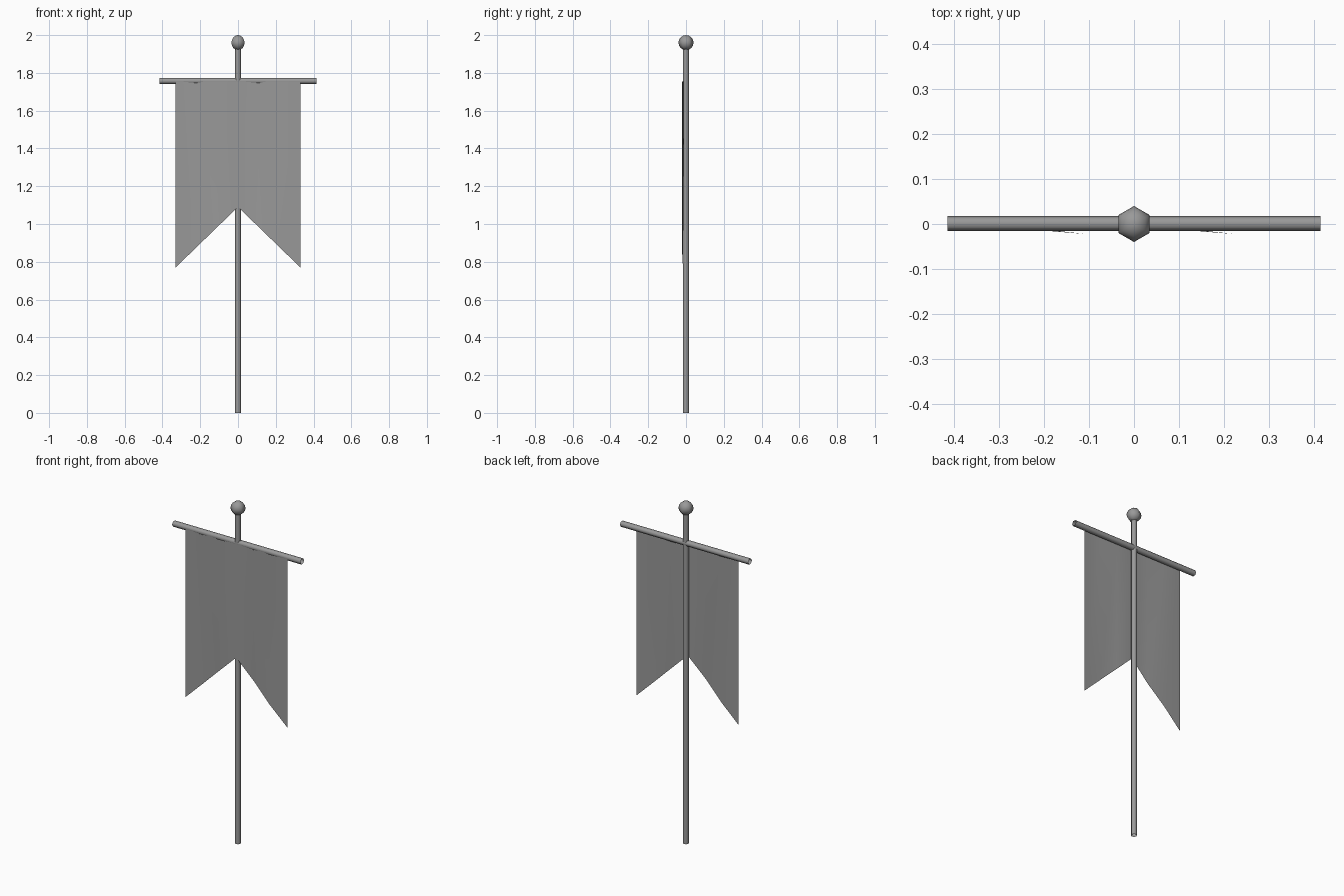
import bpy, bmesh, math

cube = bpy.data.objects.get("Cube")
if cube:
    bpy.data.objects.remove(cube, do_unlink=True)

grey = bpy.data.materials.new("plain grey")
grey.use_nodes = True
COLOUR = (0.32, 0.32, 0.32, 1)
grey.diffuse_color = COLOUR
grey.node_tree.nodes["Principled BSDF"].inputs["Base Color"].default_value = COLOUR


def finish(obj, name, angle):
    obj.name = name
    obj.data.materials.append(grey)
    bpy.ops.object.select_all(action="DESELECT")
    obj.select_set(True)
    bpy.context.view_layer.objects.active = obj
    bpy.ops.object.shade_smooth_by_angle(angle=math.radians(angle))


def rod(name, length, centre, rotation):
    bpy.ops.mesh.primitive_cylinder_add(vertices=6, radius=0.017, depth=length,
                                        end_fill_type="NOTHING",
                                        location=centre, rotation=rotation)
    finish(bpy.context.object, name, 65)


# Six-sided pole and crossbar
HALF = math.pi / 2
rod("pole", 1.94, (0, 0, 0.97), (0, 0, HALF))
rod("crossbar", 0.83, (0, 0.001, 1.757), (0, HALF, 0))

# Ball on the pole tip
bpy.ops.mesh.primitive_uv_sphere_add(segments=6, ring_count=8, radius=0.04,
                                     location=(0, 0, 1.96), rotation=(0, 0, 0))
finish(bpy.context.object, "finial", 65)

# Rippled banner with a swallowtail lower edge
WIDTH, TOP, NOTCH, TIP = 0.33, 1.755, 1.09, 0.77
bm = bmesh.new()
columns = []
for i in range(-3, 4):
    x = WIDTH * i / 3
    wave = math.sin(math.tau * x / WIDTH)
    bottom = NOTCH + (TIP - NOTCH) * abs(x) / WIDTH
    low_wave = wave * (0.5 if wave > 0.1 else 1)
    columns.append((bm.verts.new((x, -0.016 + 0.007 * wave, TOP)),
                    bm.verts.new((x, -0.016 + 0.007 * low_wave, bottom))))
for (a, b), (c, d) in zip(columns, columns[1:]):
    bm.faces.new((a, b, d, c))
mesh = bpy.data.meshes.new("banner")
bm.to_mesh(mesh)
bm.free()
banner = bpy.data.objects.new("banner", mesh)
bpy.context.collection.objects.link(banner)
finish(banner, "banner", 65)
